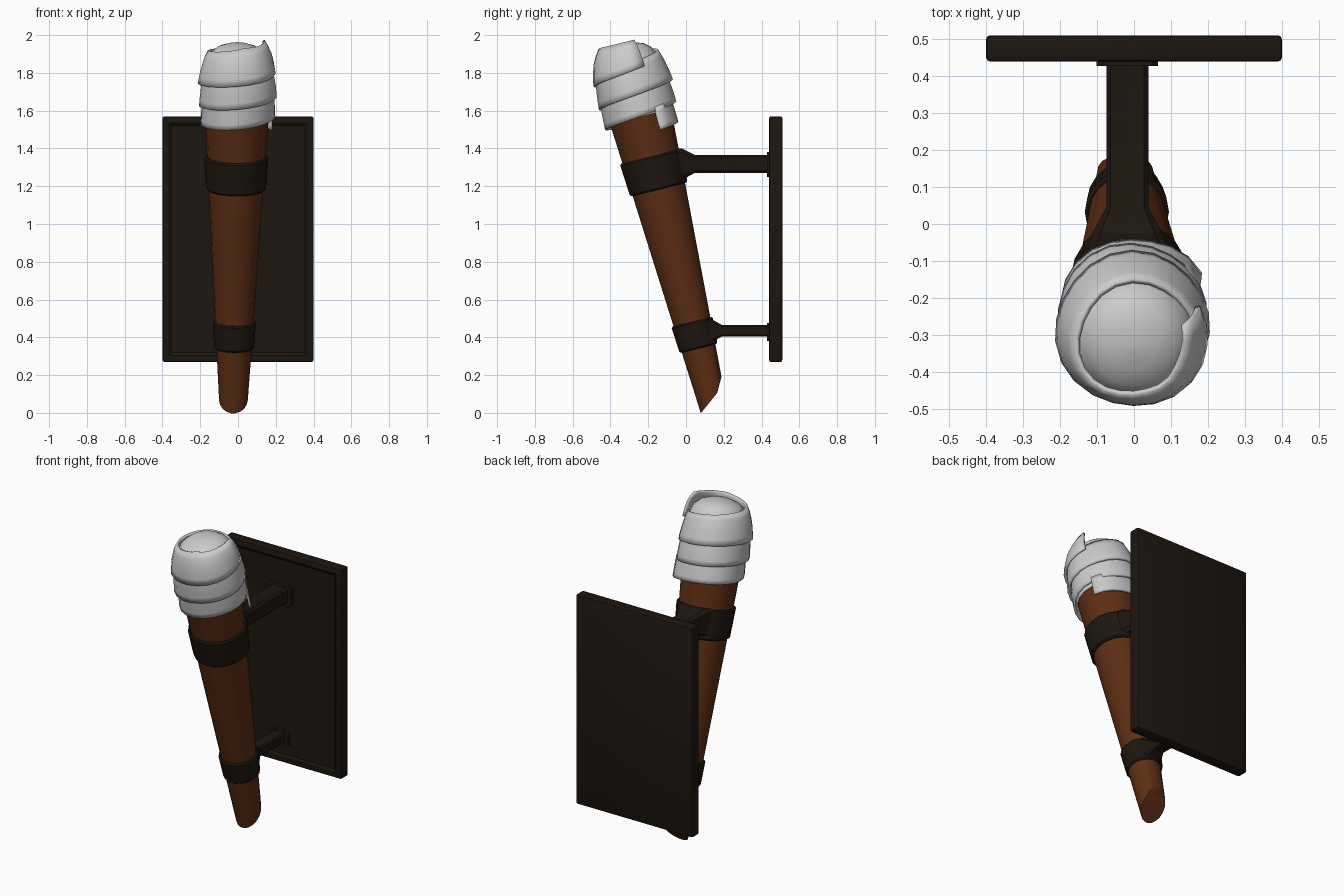
import bpy, bmesh, math
from mathutils import Vector, Matrix

if "Cube" in bpy.data.objects:
    bpy.data.objects.remove(bpy.data.objects["Cube"])

def material(name, rgb):
    m = bpy.data.materials.new(name)
    m.diffuse_color = (*rgb, 1)
    m.use_nodes = True
    m.node_tree.nodes["Principled BSDF"].inputs["Base Color"].default_value = m.diffuse_color
    return m

WOOD = material("wood", (0.11, 0.027, 0.007))
IRON = material("dark_iron", (0.012, 0.008, 0.005))

# leaning axis of the torch
ORIGIN = Vector((-0.025, 0.152, 0))
AXIS = Vector((0.012, -0.25, 1)).normalized()
XL = (Vector((1, 0, 0)) - AXIS * AXIS.x).normalized()
YL = AXIS.cross(XL)

def on_axis(r, a, s):
    return ORIGIN + AXIS * s + XL * (r * math.cos(a)) + YL * (r * math.sin(a))

def finish(name, bm, mat=None, angle=40):
    bmesh.ops.remove_doubles(bm, verts=bm.verts, dist=1e-5)
    bmesh.ops.recalc_face_normals(bm, faces=bm.faces)
    me = bpy.data.meshes.new(name)
    bm.to_mesh(me)
    bm.free()
    ob = bpy.data.objects.new(name, me)
    bpy.context.collection.objects.link(ob)
    if mat:
        me.materials.append(mat)
    bpy.ops.object.select_all(action='DESELECT')
    bpy.context.view_layer.objects.active = ob
    ob.select_set(True)
    bpy.ops.object.shade_smooth_by_angle(angle=math.radians(angle))
    return ob

def skin(bm, rings, closed=True):
    n = len(rings[0])
    for a, b in zip(rings, rings[1:]):
        for i in range(n if closed else n - 1):
            j = (i + 1) % n
            bm.faces.new((a[i], a[j], b[j], b[i]))

def lathe(profile, n):
    bm = bmesh.new()
    rings = [[bm.verts.new(on_axis(r, 2 * math.pi * i / n, s)) for i in range(n)]
             for r, s in profile]
    skin(bm, rings)
    bm.faces.new(rings[0][::-1])
    bm.faces.new(rings[-1])
    return bm

def shaft_r(s):
    return 0.072 + 0.06 * s

# wooden shaft, carved to a point at the back of its foot
bm = lathe([(shaft_r(s), s) for s in (-0.15, 0.4, 0.9, 1.3, 1.62)], 18)
for (y0, z0), (y1, z1) in (((0.19, 0.2), (0.165, 0.105)), ((0.165, 0.105), (0.08, 0.0))):
    d = Vector((0, y0 - y1, z0 - z1))
    normal = Vector((0, d.z, -d.y))
    cut = bmesh.ops.bisect_plane(bm, geom=bm.verts[:] + bm.edges[:] + bm.faces[:],
                                 plane_co=(0, y1, z1), plane_no=normal, clear_outer=True)
    edges = [e for e in cut["geom_cut"] if isinstance(e, bmesh.types.BMEdge)]
    bmesh.ops.holes_fill(bm, edges=edges, sides=0)
finish("shaft", bm, WOOD)

# iron collars round the shaft
def collar(name, s, half, gap):
    lo, hi = s - half, s + half
    c = 0.008
    finish(name, lathe([(shaft_r(lo) - 0.01, lo), (shaft_r(lo) + gap - c, lo),
                        (shaft_r(lo) + gap, lo + c), (shaft_r(hi) + gap, hi - c),
                        (shaft_r(hi) + gap - c, hi), (shaft_r(hi) - 0.01, hi)], 18), IRON)

# bracket arm: flared root, straight bar and foot, as chamfered sections along y
def arm(name, z, sections):
    bm = bmesh.new()
    rings = []
    for y, hx, hz, dz in sections:
        c = 0.25 * min(hx, hz)
        pts = [(hx, hz - c), (hx - c, hz), (c - hx, hz), (-hx, hz - c),
               (-hx, c - hz), (c - hx, -hz), (hx - c, -hz), (hx, c - hz)]
        rings.append([bm.verts.new((-0.018 + px, y, z + dz + pz)) for px, pz in pts])
    skin(bm, rings)
    bm.faces.new(rings[0])
    bm.faces.new(rings[-1][::-1])
    finish(name, bm, IRON, 30)

collar("upper_collar", 1.31, 0.09, 0.014)
collar("lower_collar", 0.425, 0.073, 0.012)
arm("upper_arm", 1.318, [(-0.09, 0.115, 0.085, -0.01), (-0.025, 0.095, 0.085, -0.002),
                         (0.045, 0.057, 0.048, 0), (0.45, 0.057, 0.048, 0)])
arm("lower_arm", 0.435, [(0.07, 0.085, 0.065, 0), (0.13, 0.07, 0.065, 0),
                         (0.19, 0.038, 0.03, 0), (0.45, 0.038, 0.03, 0)])
arm("upper_flange", 1.315, [(0.428, 0.083, 0.066, 0), (0.47, 0.083, 0.066, 0)])
arm("lower_flange", 0.428, [(0.428, 0.06, 0.048, 0), (0.47, 0.06, 0.048, 0)])

# wall plate with a sunk front panel
bm = bmesh.new()
bmesh.ops.create_cube(bm, size=1, matrix=Matrix.Translation((0, 0.475, 0.92))
                      @ Matrix.Diagonal((0.8, 0.07, 1.3, 1)))
bmesh.ops.bevel(bm, geom=bm.edges[:], offset=0.01, segments=2, affect='EDGES', profile=0.5)
front = min(bm.faces, key=lambda f: f.calc_center_median().y)
bmesh.ops.inset_region(bm, faces=[front], thickness=0.035)
bmesh.ops.inset_region(bm, faces=[front], thickness=0.02, depth=-0.01)
finish("wall_plate", bm, IRON, 30)

# cloth head: domed core
core = [(0.15, 1.58), (0.172, 1.66), (0.18, 1.74), (0.178, 1.82), (0.168, 1.9),
        (0.145, 1.96), (0.11, 1.99), (0.06, 2.008), (0.001, 2.014)]
finish("cloth_core", lathe(core, 24), None, 60)

# cloth head: one strip wound three times up the core
OUTLINE = [(1.5, 0.172), (1.6, 0.184), (1.7, 0.194), (1.8, 0.196), (1.88, 0.19),
           (1.95, 0.176), (2.0, 0.153), (2.03, 0.13)]

def outline(s):
    for (s0, r0), (s1, r1) in zip(OUTLINE, OUTLINE[1:]):
        if s <= s1:
            return r0 + (r1 - r0) * (s - s0) / (s1 - s0)
    return OUTLINE[-1][1]

bm = bmesh.new()
rows = []
TURNS, STEPS = 3.0, 66
for i in range(STEPS + 1):
    u = TURNS * i / STEPS
    a = math.radians(25) + 2 * math.pi * u
    low = 1.526 + 0.095 * u + 0.007 * u * u
    high = min(low + 0.125 + 0.022 * u, 2.022)
    loose = 0.018 * max(0, 1 - u / 0.15)            # free lower end
    flap = 0.03 * max(0, 1 - (TURNS - u) / 0.12)    # free upper end
    row = []
    for k in range(6):
        f = k / 5
        s = low + (high - low) * f
        r = outline(s) + 0.014 - 0.02 * f + loose + flap * f
        r += 0.004 * math.sin(3 * a + 1.3 * u)
        row.append(bm.verts.new(on_axis(r, a, s)))
    rows.append(row)
skin(bm, rows, closed=False)
strip = finish("cloth_strip", bm, None, 50)
mod = strip.modifiers.new("thickness", 'SOLIDIFY')
mod.thickness = 0.014
mod.offset = -1
